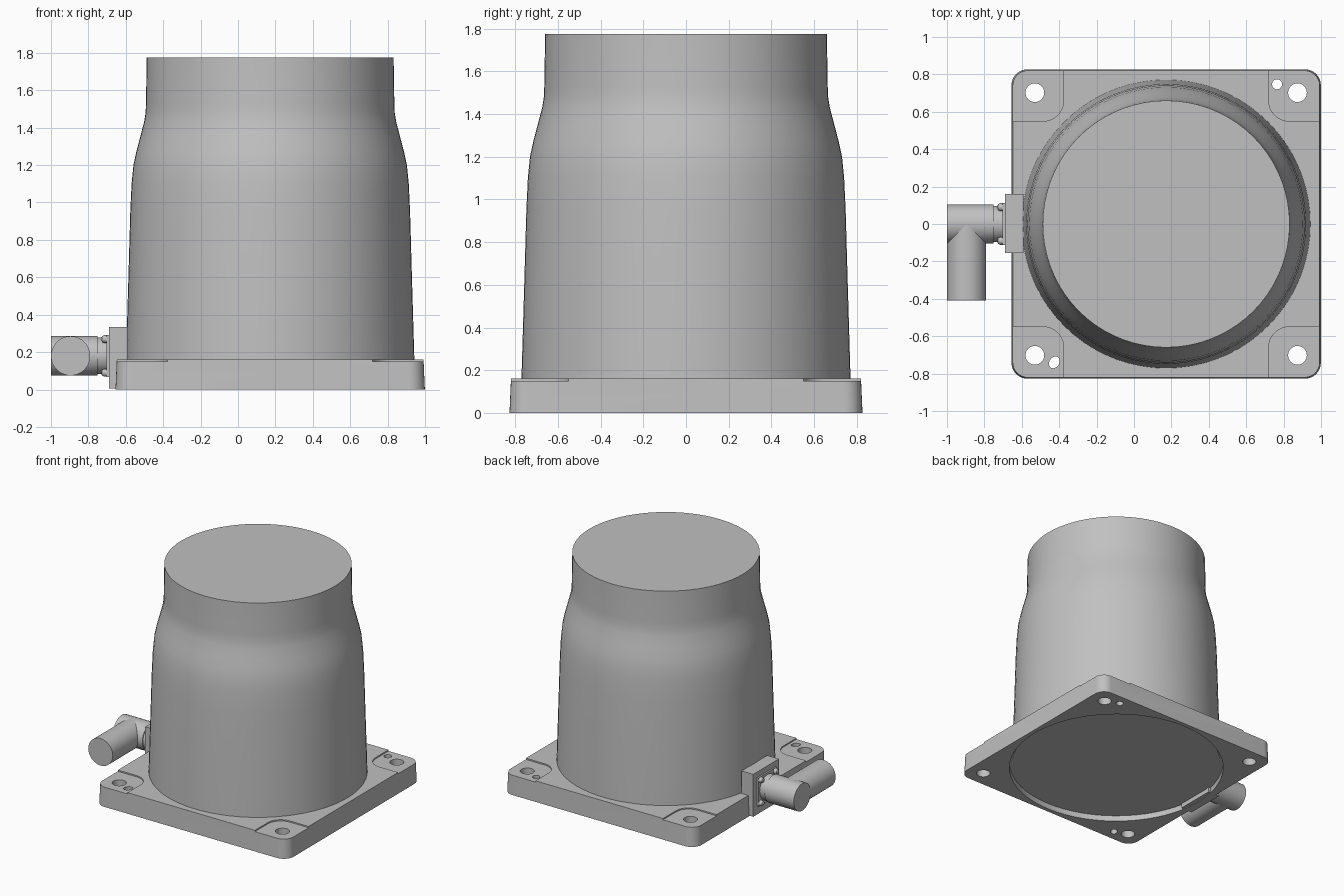
import bpy, bmesh
from math import sin, cos, pi, radians
from mathutils import Matrix, Vector

cube = bpy.data.objects.get("Cube")
if cube:
    bpy.data.objects.remove(cube, do_unlink=True)

CX = 0.172            # centre of the housing in x
PLATE_TOP = 0.16
HALF = 0.827          # half width of the plate at the floor

grey = bpy.data.materials.new("plain grey")
grey.use_nodes = True
COLOUR = (0.53, 0.53, 0.53, 1)
grey.diffuse_color = COLOUR
grey.node_tree.nodes["Principled BSDF"].inputs["Base Color"].default_value = COLOUR


def finish(name, bm):
    bmesh.ops.recalc_face_normals(bm, faces=bm.faces)
    mesh = bpy.data.meshes.new(name)
    bm.to_mesh(mesh)
    bm.free()
    mesh.materials.append(grey)
    ob = bpy.data.objects.new(name, mesh)
    bpy.context.collection.objects.link(ob)
    return ob


def smooth(ob):
    bpy.ops.object.select_all(action='DESELECT')
    ob.select_set(True)
    bpy.context.view_layer.objects.active = ob
    bpy.ops.object.shade_smooth_by_angle(angle=radians(30))


def loft(name, rings):
    """Skin a stack of closed rings and cap both ends."""
    bm = bmesh.new()
    rows = [[bm.verts.new(p) for p in ring] for ring in rings]
    n = len(rows[0])
    for a, b in zip(rows, rows[1:]):
        for i in range(n):
            j = (i + 1) % n
            bm.faces.new((a[i], a[j], b[j], b[i]))
    bm.faces.new(rows[0][::-1])
    bm.faces.new(rows[-1])
    return finish(name, bm)


def circle(r, z, x=0, y=0, n=64):
    return [(x + r * cos(2 * pi * i / n), y + r * sin(2 * pi * i / n), z)
            for i in range(n)]


def rounded_square(half, r, z, x=0, y=0, steps=8):
    pts = []
    for q, (sx, sy) in enumerate(((1, 1), (-1, 1), (-1, -1), (1, -1))):
        for i in range(steps + 1):
            a = pi / 2 * (q + i / steps)
            pts.append((x + sx * (half - r) + r * cos(a),
                        y + sy * (half - r) + r * sin(a), z))
    return pts


def rod(name, profile, start, direction, n=48):
    """Turned part: (distance, radius) pairs along a direction."""
    ob = loft(name, [circle(r, d, n=n) for d, r in profile])
    turn = Vector((0, 0, 1)).rotation_difference(Vector(direction)).to_matrix().to_4x4()
    ob.data.transform(Matrix.Translation(start) @ turn)
    smooth(ob)
    return ob


def box(name, low, high):
    return loft(name, [[(low[0], low[1], z), (high[0], low[1], z),
                        (high[0], high[1], z), (low[0], high[1], z)]
                       for z in (low[2], high[2])])


def cut(target, cutter):
    cutter.hide_render = True
    mod = target.modifiers.new("cut", 'BOOLEAN')
    mod.operation, mod.solver, mod.object = 'DIFFERENCE', 'EXACT', cutter
    bpy.ops.object.select_all(action='DESELECT')
    target.select_set(True)
    bpy.context.view_layer.objects.active = target
    bpy.ops.object.modifier_apply(modifier=mod.name)
    bpy.data.objects.remove(cutter, do_unlink=True)


# Base plate with a slight draft
plate = loft("base_plate", [rounded_square(HALF, 0.085, 0, CX),
                            rounded_square(HALF - 0.007, 0.08, PLATE_TOP, CX)])

# Shallow corner pockets and bolt holes
for sx in (-1, 1):
    for sy in (-1, 1):
        cut(plate, loft("pocket_cutter", [
            rounded_square(0.3, 0.11, z, CX + sx * 0.848, sy * 0.85)
            for z in (PLATE_TOP - 0.01, 0.3)]))
        cut(plate, loft("bolt_cutter", [
            circle(0.05, z, CX + sx * 0.702, sy * 0.702, 32) for z in (-0.1, 0.3)]))

# Round and oval dowel holes
cut(plate, loft("dowel_cutter", [circle(0.027, z, 0.765, 0.747, 24) for z in (-0.1, 0.3)]))
slot = loft("slot_cutter", [circle(0.026, z, n=24) for z in (-0.1, 0.3)])
slot.data.transform(Matrix.Translation((-0.426, -0.74, 0))
                    @ Matrix.Rotation(radians(-35), 4, 'Z')
                    @ Matrix.Diagonal((1, 1.3, 1, 1)))
cut(plate, slot)

# Round recess underneath
cut(plate, loft("recess_cutter", [circle(0.795, z, CX) for z in (-0.1, 0.045)]))
smooth(plate)

# Housing body with a necked shoulder
body_profile = [(0.04, 0.773), (0.16, 0.771), (0.6, 0.758), (0.95, 0.748),
                (1.1, 0.741), (1.2, 0.731), (1.27, 0.716), (1.35, 0.695),
                (1.43, 0.674), (1.48, 0.666), (1.53, 0.664), (1.775, 0.66)]
rod("housing_body", body_profile, (CX, 0, 0), (0, 0, 1), 72)

# Connector mounting block and flange
CZ = 0.18
box("connector_block", (-0.69, -0.155, 0.005), (-0.59, 0.16, 0.335))
box("connector_flange", (-0.702, -0.112, CZ - 0.112), (-0.685, 0.112, CZ + 0.112))

# Elbow connector: barrel with a neck, and the outlet turned to the front
rod("connector_barrel", [(0, 0.105), (0.25, 0.105), (0.25, 0.097), (0.305, 0.097)],
    (-1, 0, CZ), (1, 0, 0))
rod("connector_outlet", [(0, 0.105), (0.41, 0.105)], (-0.895, 0, CZ), (0, -1, 0))

# Flange screws with domed heads
for sy in (-1, 1):
    for sz in (-1, 1):
        rod("flange_screw", [(0, 0.021), (0.018, 0.021), (0.028, 0.016), (0.033, 0.007)],
            (-0.698, sy * 0.09, CZ + sz * 0.09), (-1, 0, 0), 16)
